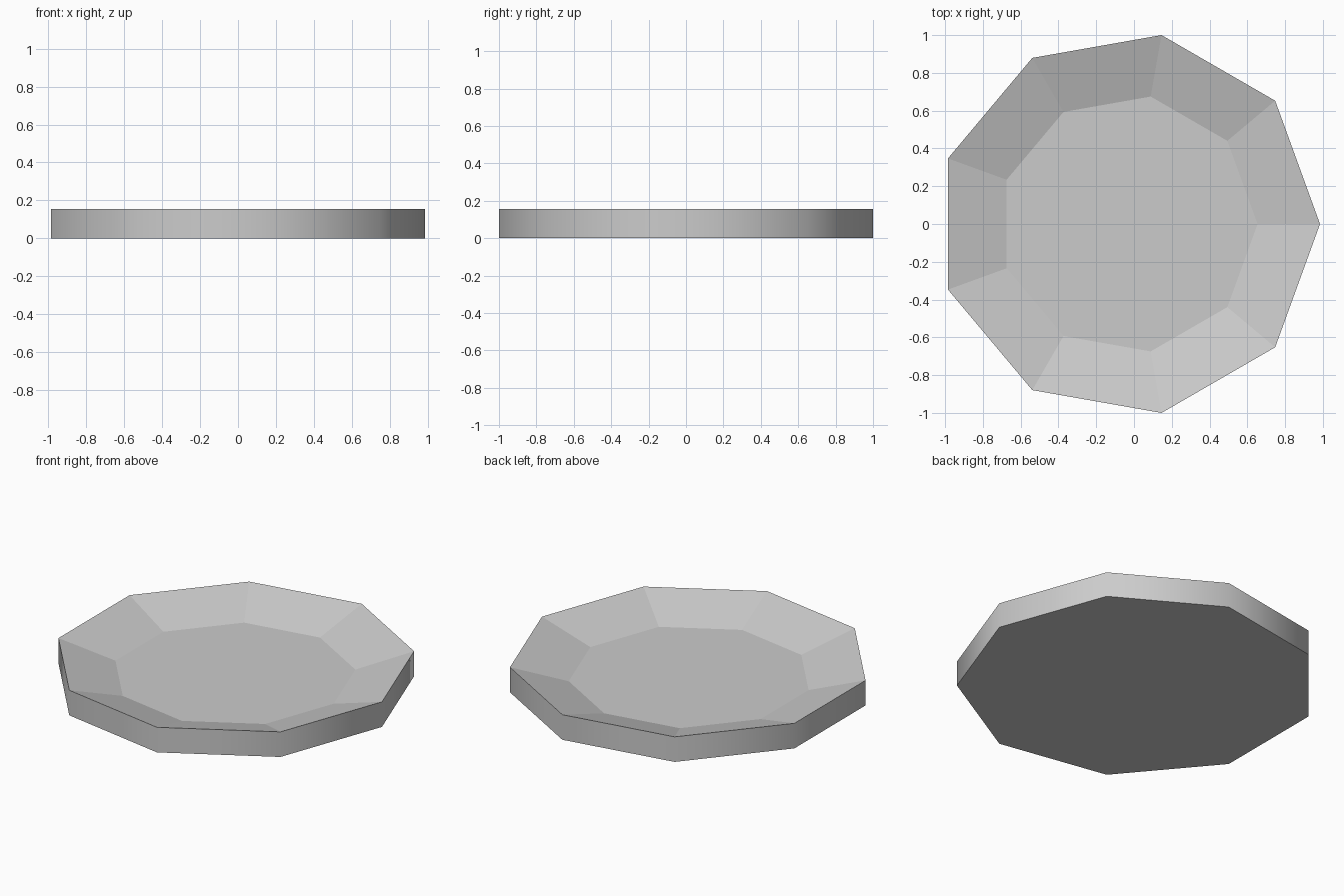
import bpy
import bmesh
import math

cube = bpy.data.objects.get("Cube")
if cube:
    bpy.data.objects.remove(cube, do_unlink=True)

SIDES = 9
RADIUS = 1 / math.sin(math.radians(80))               # depth spans 2 units
SHIFT = -RADIUS * (1 - math.cos(math.radians(20))) / 2  # centres the width
INNER = 0.685
HEIGHT = 0.155
FLOOR = 0.055

# Plain grey
grey = bpy.data.materials.new("grey")
grey.use_nodes = True
colour = (0.6, 0.6, 0.6, 1)
grey.diffuse_color = colour
grey.node_tree.nodes["Principled BSDF"].inputs["Base Color"].default_value = colour

bm = bmesh.new()


def ring(radius, z):
    angles = [math.tau * i / SIDES for i in range(SIDES)]
    return [bm.verts.new((radius * math.cos(a) + SHIFT, radius * math.sin(a), z))
            for a in angles]


def bridge(low, high, smooth):
    for i in range(SIDES):
        j = (i + 1) % SIDES
        bm.faces.new((low[i], low[j], high[j], high[i])).smooth = smooth


# Nine-sided dish: rounded-shaded wall, faceted slope, flat floor and base
base = ring(RADIUS, 0)
rim = ring(RADIUS, HEIGHT)
floor = ring(INNER, FLOOR)
bm.faces.new(base[::-1])
bridge(base, rim, True)
bridge(rim, floor, False)
bm.faces.new(floor)

# Keep the rim and base outlines crisp
for edge in bm.edges:
    if not all(face.smooth for face in edge.link_faces):
        edge.smooth = False

mesh = bpy.data.meshes.new("dish")
bm.to_mesh(mesh)
bm.free()
mesh.materials.append(grey)
dish = bpy.data.objects.new("dish", mesh)
bpy.context.collection.objects.link(dish)
